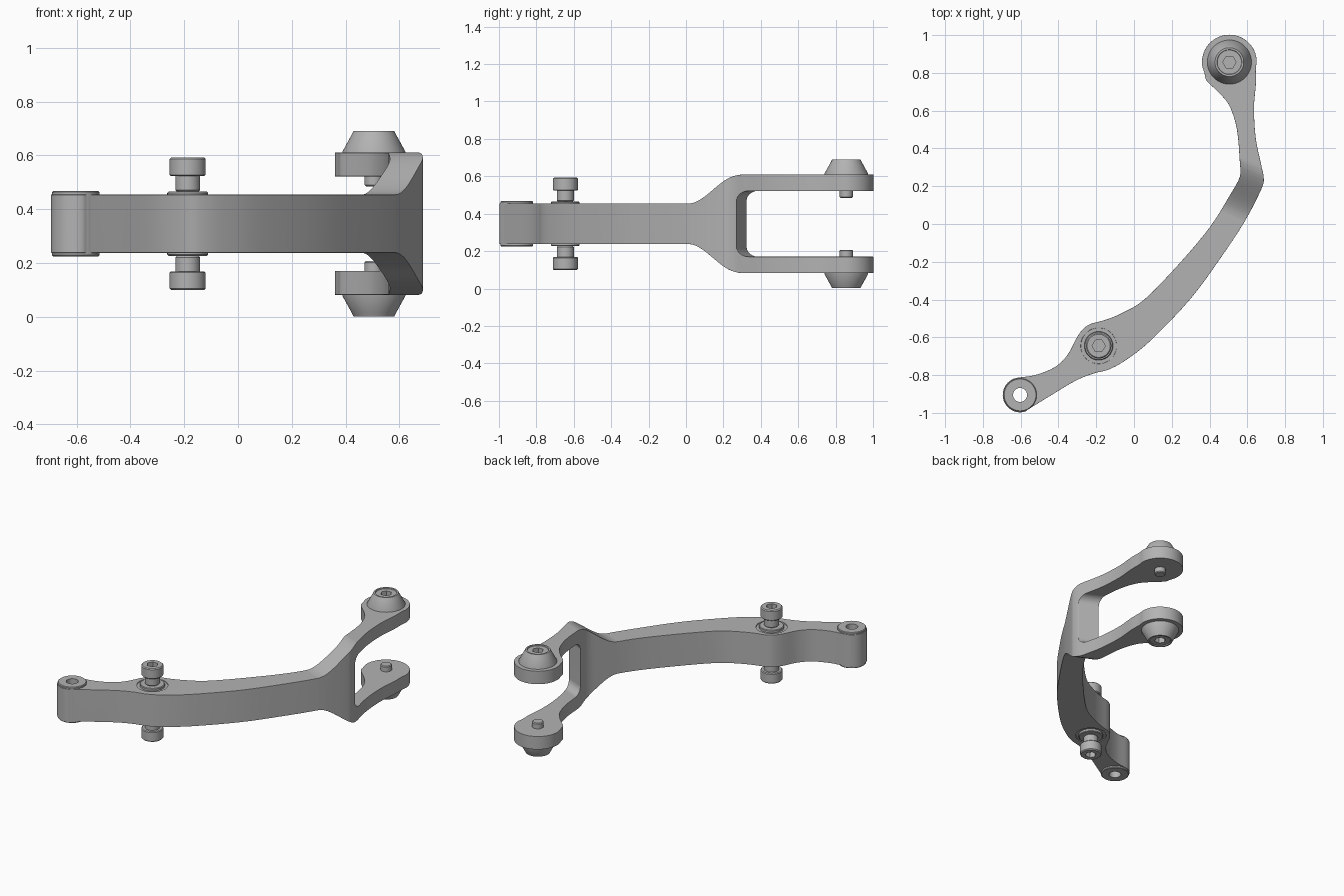
import bpy, bmesh, math
from mathutils import Vector

MID = 0.346                      # height of the horizontal symmetry plane
FRONT = (-0.603, -0.905)         # front eye
PIVOT = (-0.187, -0.645)         # pivot bolt
FORK = (0.505, 0.857)            # fork eyes
TURN = math.radians(24)          # heading of the arm where the fork begins

if "Cube" in bpy.data.objects:
    bpy.data.objects.remove(bpy.data.objects["Cube"], do_unlink=True)

steel = bpy.data.materials.new("grey_steel")
steel.use_nodes = True
steel.diffuse_color = (0.45, 0.45, 0.45, 1)
steel.node_tree.nodes["Principled BSDF"].inputs["Base Color"].default_value = steel.diffuse_color


def make_object(name, bm, at=(0, 0)):
    bmesh.ops.recalc_face_normals(bm, faces=bm.faces)
    mesh = bpy.data.meshes.new(name)
    bm.to_mesh(mesh)
    bm.free()
    mesh.materials.append(steel)
    obj = bpy.data.objects.new(name, mesh)
    obj.location = (at[0], at[1], MID)
    bpy.context.collection.objects.link(obj)
    return obj


def prism(name, points, sweep, at=(0, 0)):
    """Extrude a flat polygon along the sweep vector."""
    bm = bmesh.new()
    face = bm.faces.new([bm.verts.new(p) for p in points])
    new = bmesh.ops.extrude_face_region(bm, geom=[face])["geom"]
    moved = [v for v in new if isinstance(v, bmesh.types.BMVert)]
    bmesh.ops.translate(bm, verts=moved, vec=sweep)
    return make_object(name, bm, at)


def lathe(name, profile, at, steps=48):
    """Spin a closed (radius, height) profile around the vertical axis."""
    bm = bmesh.new()
    verts = [bm.verts.new((r, 0, z)) for r, z in profile]
    edges = [bm.edges.new((a, b)) for a, b in zip(verts, verts[1:] + verts[:1])]
    bmesh.ops.spin(bm, geom=verts + edges, cent=(0, 0, 0), axis=(0, 0, 1),
                   angle=math.tau, steps=steps, use_merge=True)
    bmesh.ops.remove_doubles(bm, verts=bm.verts, dist=1e-5)
    # drop the faces collapsed on the axis
    bad = [f for f in bm.faces if f.calc_area() < 1e-9]
    bmesh.ops.delete(bm, geom=bad, context="FACES")
    return make_object(name, bm, at)


def cylinder(name, radius, low, high, at, sides=48):
    ring = [(radius * math.cos(math.tau * i / sides),
             radius * math.sin(math.tau * i / sides), low) for i in range(sides)]
    return prism(name, ring, (0, 0, high - low), at)


def apply(obj, kind, **settings):
    mod = obj.modifiers.new(kind.title(), kind)
    for key, value in settings.items():
        setattr(mod, key, value)
    bpy.context.view_layer.objects.active = obj
    bpy.ops.object.modifier_apply(modifier=mod.name)


def combine(obj, cutter, operation="DIFFERENCE"):
    cutter.hide_render = True
    apply(obj, "BOOLEAN", object=cutter, operation=operation, solver="EXACT")
    bpy.data.objects.remove(cutter, do_unlink=True)


def mirror_down(obj):
    apply(obj, "MIRROR", use_axis=(False, False, True), use_clip=False)


def smooth(obj, angle=35):
    bpy.ops.object.select_all(action="DESELECT")
    obj.select_set(True)
    bpy.context.view_layer.objects.active = obj
    bpy.ops.object.shade_smooth_by_angle(angle=math.radians(angle))


def arc(centre, radius, start, end, count):
    angles = [math.radians(start + (end - start) * i / (count - 1)) for i in range(count)]
    return [(centre[0] + radius * math.cos(a), centre[1] + radius * math.sin(a)) for a in angles]


def spline(points, steps=4):
    """Closed smooth curve through the points."""
    pts = [Vector((x, y, 0)) for x, y in points]
    out = []
    for i in range(len(pts)):
        a, b, c, d = (pts[(i + k) % len(pts)] for k in (-1, 0, 1, 2))
        for j in range(steps):
            t = j / steps
            out.append(0.5 * (2 * b + (c - a) * t + (2 * a - 5 * b + 4 * c - d) * t ** 2
                              + (3 * b - a - 3 * c + d) * t ** 3))
    return out


# Arm: plan outline, from the fork eye down the outer side and back up the inner side
outer = [(.645, .74), (.635, .61), (.645, .45), (.672, .32), (.687, .24), (.672, .18),
         (.587, .015), (.455, -.185), (.296, -.40), (.085, -.62), (-.05, -.725),
         (-.138, -.772), (-.21, -.79), (-.31, -.83), (-.444, -.91), (-.55, -.975)]
inner = [(-.524, -.80), (-.418, -.757), (-.35, -.69), (-.296, -.59), (-.243, -.535),
         (-.153, -.508), (-.06, -.47), (.058, -.397), (.243, -.206), (.402, -.016),
         (.508, .153), (.56, .25), (.56, .33), (.545, .50), (.508, .62), (.455, .69),
         (.386, .757)]
outline = (outer + arc(FRONT, .092, -75, -260, 9) + inner + arc(FORK, .145, 205, -15, 12))
arm = prism("forked_arm", [p - Vector((0, 0, .4)) for p in spline(outline)], (0, 0, .8))

# Arm: side profile that flares from the beam into the two fork prongs
beam, prong, gap = .108, .264, .176
flare = []
for i in range(15):
    t = i / 14
    flare.append((.25 + .305 * t, beam + (prong - beam) * t * t * (3 - 2 * t)))
half = [(-2, beam)] + flare + [(2, prong), (2, gap)] + arc((.579, gap - .055), .055, 90, 180, 7)
profile = half + [(s, -h) for s, h in reversed(half)]
along = Vector((math.sin(TURN), math.cos(TURN), 0))
across = Vector((math.cos(TURN), -math.sin(TURN), 0))
side = prism("side_profile", [along * s - across * 2 + Vector((0, 0, h)) for s, h in profile],
             across * 4)
combine(arm, side, "INTERSECT")

# Arm: eye bore and shallow seats around the pivot bolt
combine(arm, cylinder("eye_bore", .06, -.3, .3, FRONT))
for low in (beam - .006, -beam - .1):
    combine(arm, cylinder("pivot_seat", .095, low, low + .106, PIVOT))
apply(arm, "WELD", merge_threshold=.0008)
apply(arm, "BEVEL", width=.009, segments=2, limit_method="ANGLE", angle_limit=math.radians(50))
smooth(arm)
arm.modifiers.new("Weighted Normals", "WEIGHTED_NORMAL").keep_sharp = True

# Front eye bushing
bushing = lathe("front_eye_bushing", [(.037, -.121), (.084, -.121), (.088, -.117),
                                      (.088, .117), (.084, .121), (.037, .121)], FRONT)
smooth(bushing)

# Pivot bolts with washers, above and below
washer = lathe("pivot_washers", [(.04, .09), (.076, .09), (.076, .115), (.072, .119),
                                 (.04, .119)], PIVOT)
bolt = lathe("pivot_bolts", [(0, .05), (.04, .05), (.04, .119), (.046, .125), (.046, .177),
                             (.062, .177), (.067, .182), (.067, .241), (.061, .247),
                             (0, .247)], PIVOT)
combine(bolt, cylinder("hex_socket", .035, .21, .3, PIVOT, 6))

# Fork screws: conical head outside, short pin inside
screw = lathe("fork_screws", [(0, .139), (.03, .139), (.035, .144), (.035, .25), (.117, .25),
                              (.117, .268), (.083, .33), (.076, .344), (.066, .344),
                              (.064, .338), (0, .338)], FORK)
combine(screw, cylinder("hex_socket", .035, .3, .4, FORK, 6))

for part in (washer, bolt, screw):
    mirror_down(part)
    smooth(part, 30)
